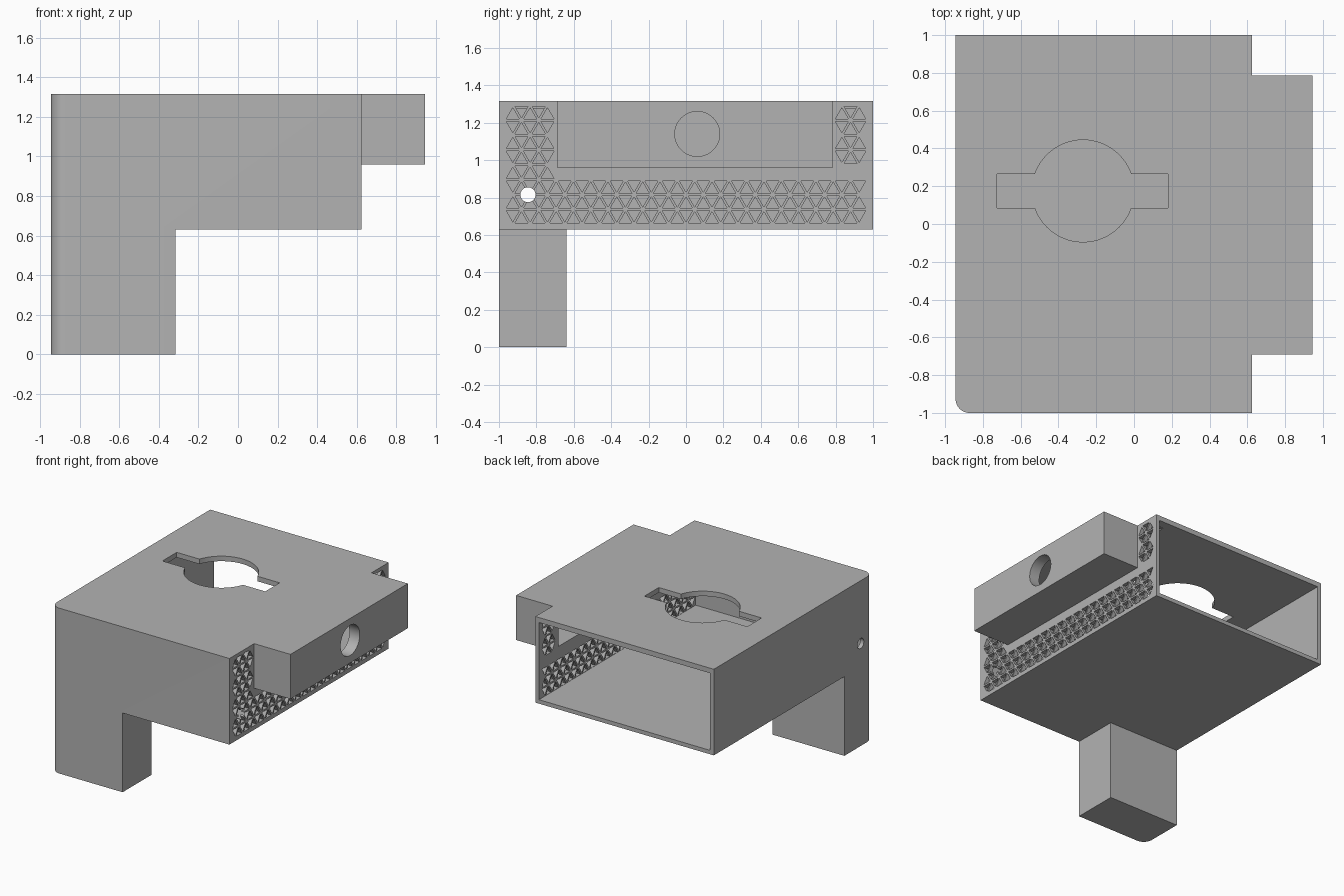
import bpy
import bmesh
import math
from mathutils import Matrix, Vector

old = bpy.data.objects.get("Cube")
if old:
    bpy.data.objects.remove(old, do_unlink=True)

gray = bpy.data.materials.new("plain gray")
gray.use_nodes = True
gray.diffuse_color = (0.45, 0.45, 0.45, 1)
gray.node_tree.nodes["Principled BSDF"].inputs["Base Color"].default_value = (0.45, 0.45, 0.45, 1)

WALL = 0.0315
TOP = 1.315
CEILING = TOP - 0.04
FLOOR = 0.63
LEFT, RIGHT = -0.945, 0.625


def make(name, bm):
    bmesh.ops.recalc_face_normals(bm, faces=bm.faces)
    mesh = bpy.data.meshes.new(name)
    bm.to_mesh(mesh)
    bm.free()
    mesh.materials.append(gray)
    obj = bpy.data.objects.new(name, mesh)
    bpy.context.collection.objects.link(obj)
    return obj


def add_prism(bm, points, direction):
    """Extrude a closed outline along a direction."""
    face = bm.faces.new([bm.verts.new(p) for p in points])
    new = bmesh.ops.extrude_face_region(bm, geom=[face], use_keep_orig=True)["geom"]
    verts = [g for g in new if isinstance(g, bmesh.types.BMVert)]
    bmesh.ops.translate(bm, verts=verts, vec=Vector(direction))


def block(name, x, y, z, radius=0):
    """Box from ranges, optionally with its front low-x corner rounded."""
    outline = [(x[1], y[0]), (x[1], y[1]), (x[0], y[1])]
    if radius:
        for k in range(13):
            a = math.pi + math.pi / 2 * k / 12
            outline.append((x[0] + radius + radius * math.cos(a),
                            y[0] + radius + radius * math.sin(a)))
    else:
        outline.append((x[0], y[0]))
    bm = bmesh.new()
    add_prism(bm, [(px, py, z[0]) for px, py in outline], (0, 0, z[1] - z[0]))
    return make(name, bm)


def cylinder(name, center, radius, depth, axis):
    turn = Matrix.Rotation(math.pi / 2, 4, "Y") if axis == "X" else Matrix()
    bm = bmesh.new()
    bmesh.ops.create_cone(bm, cap_ends=True, segments=64, radius1=radius, radius2=radius,
                          depth=depth, matrix=Matrix.Translation(center) @ turn)
    return make(name, bm)


def combine(target, tool, operation):
    mod = target.modifiers.new(operation.lower(), "BOOLEAN")
    mod.operation = operation
    mod.solver = "EXACT"
    mod.object = tool
    bpy.context.view_layer.objects.active = target
    bpy.ops.object.modifier_apply(modifier=mod.name)
    bpy.data.objects.remove(tool, do_unlink=True)


def vent_cutter():
    """Lattice of triangular prisms along the bottom and both ends of the side wall."""
    half, height, rib = 0.0463, 0.0795, 0.0065
    size = (height - 3 * rib) / 3
    bm = bmesh.new()
    for row in range(8):
        for col in range(41):
            if not (row < 3 or col < 5 or (col > 37 and row > 3)):
                continue
            sign = 1 if (row + col) % 2 else -1
            base = 0.657 + row * height
            z = base + height / 3 if sign > 0 else base + height * 2 / 3
            y = (col - 20) * half
            width = size * math.sqrt(3)
            points = [(0.5, y - width, z - sign * size),
                      (0.5, y + width, z - sign * size),
                      (0.5, y, z + sign * size * 2)]
            add_prism(bm, points, (0.3, 0, 0))
    return make("vent_cutter", bm)


# Outer shell with the leg and the side housing
body = block("housing", (LEFT, RIGHT), (-1, 1), (FLOOR, TOP), 0.075)
combine(body, block("leg", (LEFT, -0.315), (-1, -0.64), (0, FLOOR + 0.015), 0.075), "UNION")
combine(body, block("side_housing", (RIGHT - 0.015, 0.945), (-0.69, 0.785), (0.96, TOP)), "UNION")

# Hollow interior, open at the back and into the side housing
cuts = [
    block("main_cavity", (LEFT + WALL, RIGHT - WALL), (-1 + WALL, 1.1), (FLOOR + WALL, CEILING)),
    block("side_cavity", (0.4, 0.855), (-0.69 + WALL, 0.785 - WALL), (0.96 + WALL, CEILING)),
    # Top opening with key slots
    cylinder("top_hole", (-0.27, 0.175, TOP), 0.27, 0.3, "Z"),
    block("key_slot", (-0.725, 0.18), (0.085, 0.265), (1.2, 1.4)),
    # Side hole, vents and pin bore
    cylinder("side_hole", (0.9, 0.06, 1.14), 0.12, 0.3, "X"),
    vent_cutter(),
    cylinder("pin_bore", (0, -0.845, 0.815), 0.04, 2.4, "X"),
]
for cut in cuts:
    combine(body, cut, "DIFFERENCE")

bpy.ops.object.select_all(action="DESELECT")
body.select_set(True)
bpy.context.view_layer.objects.active = body
bpy.ops.object.shade_smooth_by_angle(angle=math.radians(30))
